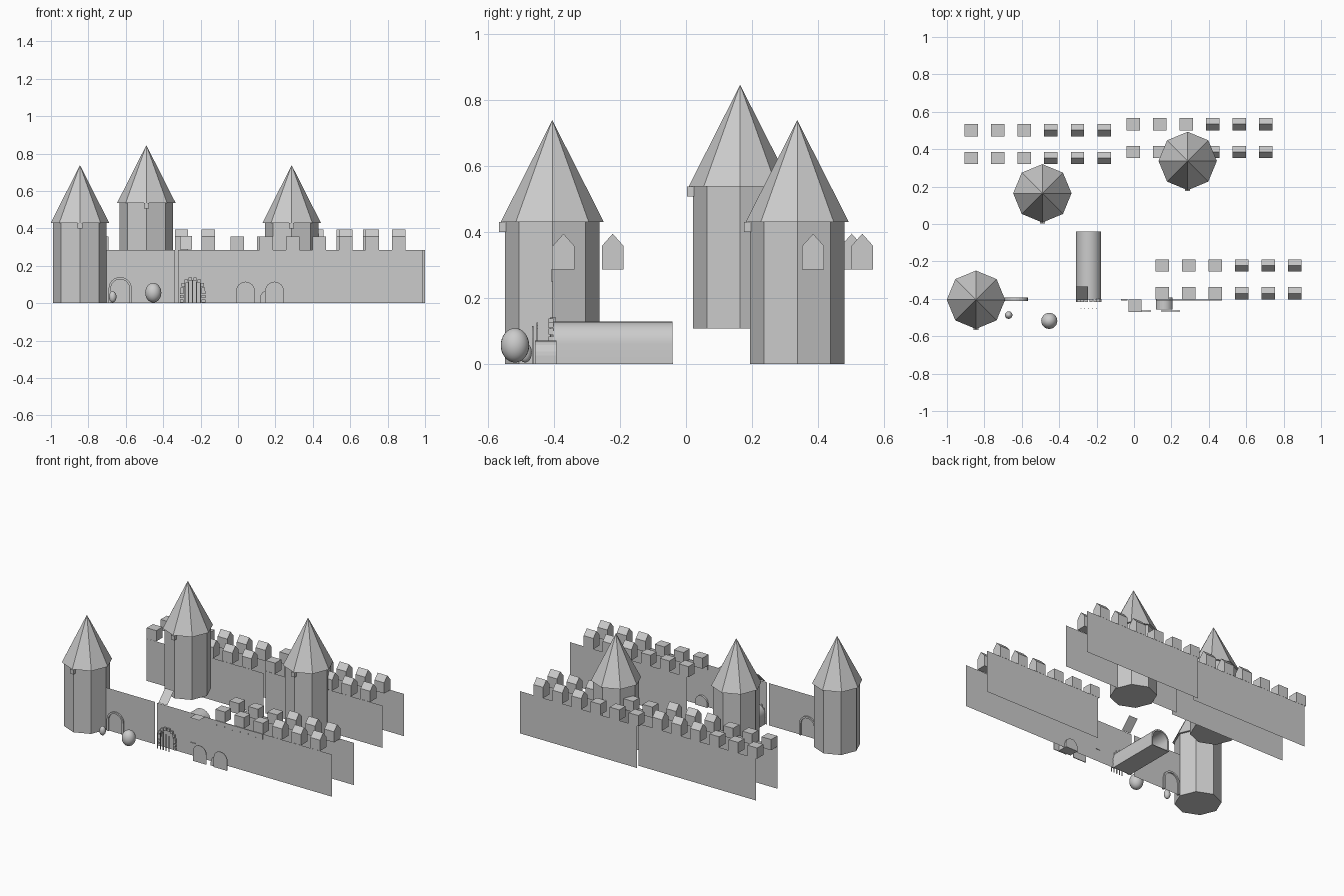
import bpy, bmesh
from math import pi, sin, cos

if "Cube" in bpy.data.objects:
    bpy.data.objects.remove(bpy.data.objects["Cube"])


def mesh(name, verts, faces, normals=True):
    me = bpy.data.meshes.new(name)
    me.from_pydata(verts, [], faces)
    if normals:
        bm = bmesh.new()
        bm.from_mesh(me)
        bmesh.ops.recalc_face_normals(bm, faces=bm.faces)
        bm.to_mesh(me)
        bm.free()
    ob = bpy.data.objects.new(name, me)
    bpy.context.collection.objects.link(ob)
    return ob


def prism(name, pts, a, b, axis='y'):
    """Extrude a 2D profile (xz along y, or yz along x) from a to b."""
    put = (lambda p, t: (p[0], t, p[1])) if axis == 'y' else (lambda p, t: (t, p[0], p[1]))
    n = len(pts)
    verts = [put(p, t) for t in (a, b) for p in pts]
    faces = [(i, (i + 1) % n, n + (i + 1) % n, n + i) for i in range(n)]
    return mesh(name, verts, faces + [tuple(range(n)), tuple(range(n, 2 * n))])


def box(name, x0, x1, y0, y1, z0, z1):
    return prism(name, [(x0, z0), (x1, z0), (x1, z1), (x0, z1)], y0, y1)


def sheet(name, x0, x1, y, h=0.285):
    return mesh(name, [(x0, y, 0), (x1, y, 0), (x1, y, h), (x0, y, h)], [(0, 1, 2, 3)], False)


def arch(cx, r, h, n=12):
    """Points of an upright arch, from right foot over the top to left foot."""
    top = [(cx + r * cos(pi * i / n), h - r + r * sin(pi * i / n)) for i in range(n + 1)]
    return [(cx + r, 0)] + top + [(cx - r, 0)]


def arch_band(name, cx, r, h, t, y0, y1):
    return prism(name, arch(cx, r, h) + arch(cx, r - t, h - t)[::-1], y0, y1)


def cone(name, x, y, z0, z1, r1, r2):
    bpy.ops.mesh.primitive_cone_add(vertices=8, radius1=r1, radius2=r2, depth=z1 - z0,
                                    location=(x, y, (z0 + z1) / 2))
    bpy.context.object.name = name


# Octagonal towers with pointed roofs and a small block under the eave
for x, y, z in ((-0.845, -0.405, 0), (-0.49, 0.164, 0.107), (0.287, 0.337, 0)):
    cone("tower_body", x, y, z, z + 0.43, 0.143, 0.143)
    cone("tower_roof", x, y, z + 0.43, z + 0.738, 0.156, 0)
    box("eave_block", x - 0.013, x + 0.013, y - 0.161, y - 0.14, z + 0.4, z + 0.43)

# Double curtain walls with two rows of merlons: three flat, three gabled
for dx, dy, start in ((0, 0, 0.04), (-0.155, 0.756, 0.115), (-1.02, 0.724, 0.115)):
    sheet("wall_outer", start + dx, 0.987 + dx, -0.405 + dy)
    sheet("wall_inner", 0.125 + dx, 1.0 + dx, -0.19 + dy)
    for cy in (-0.371 + dy, -0.222 + dy):
        for i in range(6):
            cx = 0.15 + dx + 0.142 * i
            prof = [(cy - 0.033, 0.285), (cy + 0.033, 0.285), (cy + 0.033, 0.357)]
            prof += [(cy, 0.394)] if i > 2 else []
            prof += [(cy - 0.033, 0.357)]
            prism("merlon", prof, cx - 0.036, cx + 0.036, 'x')

# Front wall panels beside the corner tower and around the gate
sheet("wall_left", -0.845, -0.337, -0.403)
sheet("gate_wall", -0.32, 0.04, -0.405)
arch_band("side_arch", -0.63, 0.062, 0.14, 0.012, -0.412, -0.394)

# Loose flat slabs on the gate wall
mesh("tilted_slab", [(-0.31, -0.405, 0.288), (-0.245, -0.405, 0.288),
                     (-0.245, -0.335, 0.36), (-0.31, -0.335, 0.36)], [(0, 1, 2, 3)], False)
mesh("flat_slab", [(-0.03, -0.47, 0.287), (0.04, -0.47, 0.287),
                   (0.04, -0.405, 0.287), (-0.03, -0.405, 0.287)], [(0, 1, 2, 3)], False)

# Scalloped trim under the battlements
scallops = [(0.12, 0.285), (0.12, 0.25)]
for k in range(6):
    cx = 0.149 + k * 0.0585
    scallops += [(cx - 0.024 * cos(pi * i / 6), 0.25 + 0.02 * sin(pi * i / 6)) for i in range(7)]
scallops += [(0.47, 0.25), (0.47, 0.285)]
prism("corbel_trim", scallops, -0.409, -0.403)

# Vaulted gate passage with floor, open at the back, in five bays
outer, inner = arch(-0.2425, 0.067, 0.128, 16), arch(-0.2425, 0.057, 0.118, 16)
for k in range(5):
    y0 = -0.403 + 0.0725 * k
    bay = prism("passage_bay", outer + inner[::-1], y0, y0 + 0.0725)
    with bpy.context.temp_override(object=bay, active_object=bay, selected_objects=[bay],
                                   selected_editable_objects=[bay]):
        bpy.ops.object.shade_smooth_by_angle()
box("passage_floor", -0.3095, -0.1755, -0.403, -0.04, 0, 0.004)

# Gate surround stones and portcullis bars
stones = arch(-0.2425, 0.056, 0.13, 7)
for i, (x, z) in enumerate(stones[1:-1]):
    box("arch_stone", x - 0.009, x + 0.009, -0.416, -0.402, z - 0.009, z + 0.009)
for s in (-1, 1):
    for z in (0.012, 0.036, 0.058):
        x = -0.2425 + s * 0.058
        box("jamb_stone", x - 0.01, x + 0.01, -0.416, -0.402, z - 0.008, z + 0.008)
for i in range(5):
    x = -0.2425 + (i - 2) * 0.021
    top = 0.125 - 0.008 * abs(i - 2)
    box("portcullis_bar", x - 0.0025, x + 0.0025, -0.453, -0.448, 0.004, top)

# Two free-standing arched doors, a barrel vault and a wall bracket
for cx in (0.04, 0.195):
    prism("arched_door", arch(cx, 0.05, 0.115), -0.467, -0.462)
prism("small_vault", arch(0.162, 0.045, 0.07), -0.458, -0.392)
box("wall_bracket", -0.07, -0.035, -0.41, -0.402, 0.082, 0.088)

# Egg-shaped bushes
for x, y, z, r, h in ((-0.67, -0.487, 0.034, 0.02, 0.03), (-0.453, -0.518, 0.056, 0.043, 0.052)):
    bpy.ops.mesh.primitive_uv_sphere_add(segments=24, ring_count=16, radius=1, location=(x, y, z))
    bush = bpy.context.object
    bush.name = "round_bush"
    bush.scale = (r, r, h)
    bpy.ops.object.shade_smooth()
